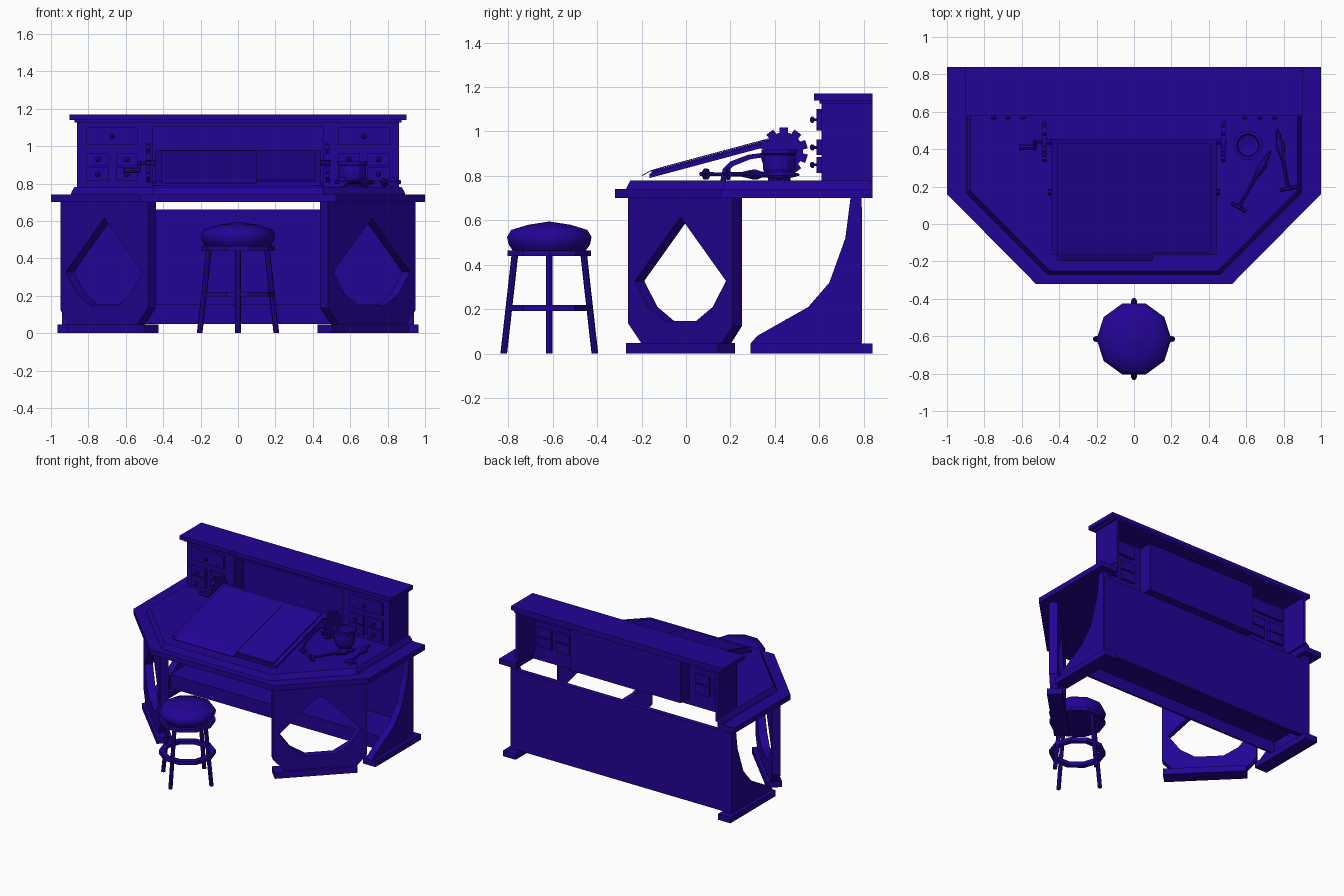
import bpy, bmesh, math
from mathutils import Vector

if "Cube" in bpy.data.objects:
    bpy.data.objects.remove(bpy.data.objects["Cube"])

MAT = bpy.data.materials.new("indigo")
MAT.diffuse_color = (0.017, 0.001, 0.30, 1)
MAT.use_nodes = True
MAT.node_tree.nodes["Principled BSDF"].inputs["Base Color"].default_value = MAT.diffuse_color


def finish(name, bm, smooth=False):
    bmesh.ops.recalc_face_normals(bm, faces=bm.faces)
    for f in bm.faces:
        f.smooth = smooth and len(f.verts) == 4
    me = bpy.data.meshes.new(name)
    bm.to_mesh(me)
    bm.free()
    me.materials.append(MAT)
    ob = bpy.data.objects.new(name, me)
    bpy.context.collection.objects.link(ob)
    return ob


def loft(name, rings, closed=False, smooth=False):
    """Skin rings of 3D points, with end caps or closed into a loop."""
    bm = bmesh.new()
    vs = [[bm.verts.new(p) for p in r] for r in rings]
    n = len(vs[0])
    pairs = list(zip(vs, vs[1:])) + ([(vs[-1], vs[0])] if closed else [])
    for a, b in pairs:
        for i in range(n):
            j = (i + 1) % n
            bm.faces.new((a[i], a[j], b[j], b[i]))
    if not closed:
        bm.faces.new(vs[0])
        bm.faces.new(vs[-1])
    return finish(name, bm, smooth)


def box(name, x0, x1, y0, y1, z0, z1):
    return loft(name, [[(x0, y0, z), (x1, y0, z), (x1, y1, z), (x0, y1, z)] for z in (z0, z1)])


def side_prism(name, yz, x0, x1):
    return loft(name, [[(x, y, z) for y, z in yz] for x in (x0, x1)])


def lathe(name, prof, base, axis=(0, 0, 1), n=10, **kw):
    """Revolve (radius, height) points about an axis through base."""
    q = Vector((0, 0, 1)).rotation_difference(Vector(axis))
    rings = [[Vector(base) + q @ Vector((r * math.cos(math.tau * i / n), r * math.sin(math.tau * i / n), h))
              for i in range(n)] for r, h in prof]
    return loft(name, rings, **kw)


def rod(name, p, q, r, n=8):
    d = Vector(q) - Vector(p)
    return lathe(name, [(r, 0), (r, d.length)], p, d.normalized(), n)


# Desktop: chamfered plan, notched at the back under the hutch
def plan(w, back, side_y, front_x, front_y, z):
    half = [(0.855, 0.63), (0.855, back), (w, back), (w, side_y), (front_x, front_y)]
    return [(x, y, z) for x, y in half] + [(-x, y, z) for x, y in reversed(half)]


loft("desktop", [plan(1, 0.84, 0.16, 0.525, -0.32, z) for z in (0.70, 0.74)])
loft("desktop_raised_layer", [plan(0.895, 0.84, 0.165, 0.46, -0.27, 0.74),
                              plan(0.89, 0.84, 0.17, 0.457, -0.263, 0.755),
                              plan(0.875, 0.83, 0.18, 0.45, -0.25, 0.78)])

# Rear panel and hollow foot step
box("back_panel", -0.935, 0.935, 0.755, 0.792, 0.05, 0.66)
side_prism("foot_step", [(0.45, 0.05), (0.45, 0.155), (0.76, 0.155), (0.76, 0.14), (0.465, 0.14), (0.465, 0.05)],
           -0.89, 0.89)


# Front leg: diagonal panel with a pointed cut-out
def front_leg(name, s):
    outer = [(-0.235, 0.70), (0.235, 0.70), (0.235, 0.125), (0.185, 0.045), (-0.175, 0.045), (-0.235, 0.135)]
    hole = [(0, 0.615), (0.205, 0.327), (0.145, 0.21), (0.07, 0.147),
            (-0.07, 0.147), (-0.145, 0.21), (-0.205, 0.327)]
    bm = bmesh.new()
    for loop in (outer, hole):
        vs = [bm.verts.new((s * (0.715 + t), -0.025 + t, z)) for t, z in loop]
        for i in range(len(vs)):
            bm.edges.new((vs[i - 1], vs[i]))
    bmesh.ops.triangle_fill(bm, edges=bm.edges[:], use_beauty=True)
    ext = bmesh.ops.extrude_face_region(bm, geom=bm.faces[:])
    moved = [v for v in ext["geom"] if isinstance(v, bmesh.types.BMVert)]
    bmesh.ops.translate(bm, verts=moved, vec=(-0.042 * s, 0.042, 0))
    finish(name, bm)


def front_foot(name, s):
    d, n = Vector((1, 1, 0)).normalized(), Vector((-1, 1, 0)).normalized()
    rings = []
    for z in (0, 0.047):
        pts = [Vector((0.67, -0.025, z)) + d * u * 0.292 + n * v * 0.054
               for u, v in ((-1, -1), (1, -1), (1, 1), (-1, 1))]
        rings.append([(s * p.x, p.y, p.z) for p in pts])
    loft(name, rings)


bracket = [(0.29, 0.045), (0.32, 0.08), (0.55, 0.21), (0.645, 0.32), (0.717, 0.52),
           (0.74, 0.70), (0.79, 0.70), (0.79, 0.045)]
for s, side in ((-1, "left"), (1, "right")):
    front_leg(f"front_leg_{side}", s)
    front_foot(f"front_foot_{side}", s)
    side_prism(f"rear_bracket_{side}", bracket, s * 0.89, s * 0.94)
    box(f"rear_foot_{side}", s * 0.86, s * 0.965, 0.29, 0.84, 0, 0.045)

    # Hutch side, drawer front panel and recess wall
    box(f"hutch_side_{side}", s * 0.84, s * 0.86, 0.61, 0.84, 0.75, 1.14)
    box(f"hutch_front_{side}", s * 0.455, s * 0.845, 0.61, 0.63, 0.75, 1.14)
    box(f"recess_wall_{side}", s * 0.455, s * 0.47, 0.62, 0.735, 0.75, 1.12)

    # Drawers with knobs
    drawers = [(0.537, 0.81, 1.005, 1.10)]
    for z0, z1 in ((0.893, 0.963), (0.813, 0.886)):
        drawers += [(0.537, 0.65, z0, z1), (0.69, 0.81, z0, z1)]
    for i, (x0, x1, z0, z1) in enumerate(drawers, 1):
        box(f"drawer_{side}_{i}", s * x0, s * x1, 0.588, 0.65, z0, z1)
        lathe(f"knob_{side}_{i}", [(0.006, 0), (0.006, 0.01), (0.014, 0.015), (0.014, 0.023), (0.007, 0.03)],
              (s * (x0 + x1) / 2, 0.588, (z0 + z1) / 2), (0, -1, 0), 8)

    # Toothed wheel and curved arm that tilt the drawing board
    wheel = []
    for k in range(10):
        for r, da in ((0.086, -0.22), (0.109, -0.18), (0.109, 0.18), (0.086, 0.22)):
            t = math.tau * (k + 0.5) / 10 + da
            wheel.append((0.44 + r * math.cos(t), 0.91 + r * math.sin(t)))
    side_prism(f"gear_{side}", wheel, s * 0.468, s * 0.49)
    rod(f"gear_axle_{side}", (s * 0.42, 0.44, 0.91), (s * 0.495, 0.44, 0.91), 0.015)
    arm = [(0.155, 0.78), (0.165, 0.83), (0.20, 0.865), (0.28, 0.895), (0.43, 0.915),
           (0.43, 0.895), (0.29, 0.875), (0.215, 0.845), (0.185, 0.82), (0.18, 0.78)]
    side_prism(f"tilt_arm_{side}", arm, s * 0.425, s * 0.437)
    rod(f"tilt_pivot_{side}", (s * 0.41, 0.17, 0.80), (s * 0.46, 0.17, 0.80), 0.014)

# Hutch top, moulding, rail and recess lining
box("hutch_top", -0.9, 0.9, 0.577, 0.84, 1.14, 1.17)
box("hutch_moulding", -0.875, 0.875, 0.60, 0.835, 1.125, 1.14)
box("hutch_rail", -0.46, 0.46, 0.61, 0.63, 1.105, 1.14)
box("recess_ceiling", -0.465, 0.465, 0.62, 0.735, 1.105, 1.12)
box("recess_back", -0.47, 0.47, 0.72, 0.735, 0.75, 1.12)
box("recess_floor", -0.465, 0.465, 0.62, 0.73, 0.755, 0.779)


# Tilted drawing board, its raised centre and the curling paper sheet
def tilt(y, up):
    return (y, 0.79 + 0.268 * (y + 0.165) + up)


def tilted(name, x0, x1, y0, y1, low, high):
    side_prism(name, [tilt(y0, low), tilt(y1, low), tilt(y1, high), tilt(y0, high)], x0, x1)


tilted("drawing_board", -0.44, 0.44, -0.165, 0.455, 0, 0.02)
tilted("board_surface", -0.41, 0.41, -0.155, 0.43, 0.02, 0.03)
curl = [(0.40, 0.031), (0.1, 0.031), (-0.10, 0.031), (-0.16, 0.029), (-0.198, 0.018)]
side_prism("paper_sheet", [tilt(y, u) for y, u in curl] + [tilt(y, u + 0.004) for y, u in reversed(curl)],
           -0.41, 0.10)

# Crank on the left gear
rod("crank_axle", (-0.49, 0.44, 0.91), (-0.535, 0.44, 0.91), 0.01)
rod("crank_arm", (-0.53, 0.45, 0.915), (-0.53, 0.40, 0.865), 0.01)
rod("crank_handle", (-0.525, 0.41, 0.87), (-0.615, 0.41, 0.87), 0.014)

# Ink pot and two drawing tools
lathe("ink_pot", [(0.05, 0.78), (0.05, 0.79), (0.064, 0.80), (0.073, 0.83), (0.075, 0.86), (0.072, 0.895),
                  (0.08, 0.9), (0.08, 0.918), (0.062, 0.918), (0.056, 0.83), (0.01, 0.82)],
      (0.61, 0.42, 0), n=12)
for i, (tip, end) in enumerate([((0.73, 0.39), (0.56, 0.09)), ((0.765, 0.51), (0.825, 0.19))], 1):
    p, q = Vector((*tip, 0.805)), Vector((*end, 0.808))
    d = (q - p).normalized()
    n = (q - p).length
    lathe(f"tool_shaft_{i}", [(0.004, 0), (0.013, 0.03), (0.014, 0.06), (0.024, 0.085), (0.022, 0.11),
                              (0.009, 0.17), (0.009, n)], p, d, 8)
    across = Vector((-d.y, d.x, 0))
    rod(f"tool_head_{i}", q - across * 0.045, q + across * 0.045, 0.01)
    lathe(f"tool_collar_{i}", [(0.026, 0), (0.026, 0.014)], q - d * 0.007, d, 8)

# Stool: cushion, plate, ring and four splayed legs
SY = -0.615
lathe("stool_cushion", [(0.005, 0.594), (0.10, 0.58), (0.18, 0.557), (0.2, 0.525), (0.193, 0.492),
                        (0.172, 0.463)], (0, SY, 0), smooth=True)
lathe("stool_plate", [(0.197, 0.44), (0.197, 0.465)], (0, SY, 0))
lathe("stool_ring", [(0.158, 0.192), (0.198, 0.192), (0.198, 0.22), (0.158, 0.22)], (0, SY, 0), closed=True)
for i, (cx, cy) in enumerate([(1, 0), (0, 1), (-1, 0), (0, -1)], 1):
    loft(f"stool_leg_{i}", [[(cx * r + 0.015 * math.cos(k * math.tau / 8),
                              SY + cy * r + 0.015 * math.sin(k * math.tau / 8), z) for k in range(8)]
                            for r, z in ((0.205, 0), (0.155, 0.445))])
